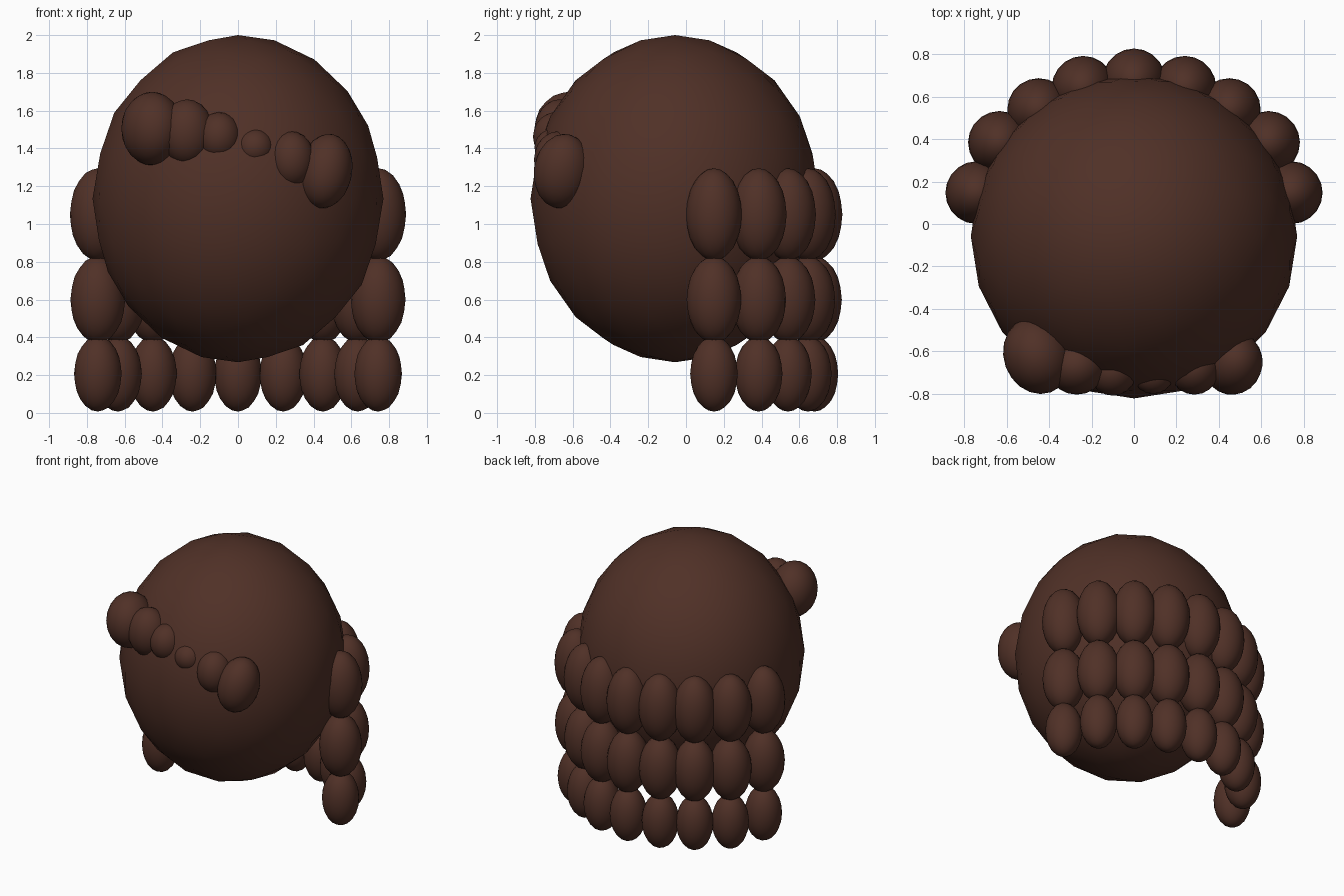
import bpy, math

if "Cube" in bpy.data.objects:
    bpy.data.objects.remove(bpy.data.objects["Cube"])

brown = bpy.data.materials.new("dark_brown")
brown.diffuse_color = (0.080, 0.030, 0.020, 1)
brown.use_nodes = True
brown.node_tree.nodes["Principled BSDF"].inputs["Base Color"].default_value = brown.diffuse_color


def blob(name, loc, radii, tilt=(0, 0, 0), detail=3):
    """Smooth ellipsoid, tilted by angles in degrees."""
    bpy.ops.mesh.primitive_ico_sphere_add(subdivisions=detail, radius=1, location=loc)
    ob = bpy.context.object
    ob.name = name
    ob.scale = radii
    ob.rotation_euler = [math.radians(a) for a in tilt]
    bpy.ops.object.shade_smooth()
    ob.data.materials.append(brown)
    return ob


# Main rounded hair cap
blob("hair_cap", (0, -0.058, 1.134), (0.77, 0.765, 0.866))

# Three rows of hanging locks around the back: height, half width, half height
rows = [("upper", 1.05, 0.148, 0.245),
        ("middle", 0.60, 0.145, 0.23),
        ("lower", 0.207, 0.126, 0.20)]
# Centre, then mirrored pairs out to the sides
spots = [(0, 0.68), (0.24, 0.645), (0.45, 0.54), (0.635, 0.385), (0.742, 0.148)]
for row, z, r, h in rows:
    for i, (x, y) in enumerate(spots):
        for side in ((1, -1) if x else (1,)):
            blob(f"{row}_lock_{i}_{'right' if side > 0 else 'left'}",
                 (side * x, y, z), (r, r, h))

# Fringe of curls across the forehead: centre, radii, tilt
fringe = [((-0.455, -0.62, 1.505), (0.16, 0.185, 0.195), (0, 0, 20)),
          ((-0.27, -0.67, 1.485), (0.14, 0.135, 0.175), (0, 0, 0)),
          ((-0.10, -0.69, 1.462), (0.115, 0.12, 0.13), (0, 0, 0)),
          ((0.09, -0.70, 1.405), (0.10, 0.102, 0.10), (0, 0, 0)),
          ((0.285, -0.68, 1.34), (0.12, 0.125, 0.15), (0, 0, 0)),
          ((0.465, -0.655, 1.28), (0.14, 0.15, 0.20), (-8, 10, 0))]
for i, (loc, radii, tilt) in enumerate(fringe):
    blob(f"fringe_curl_{i}", loc, radii, tilt)
